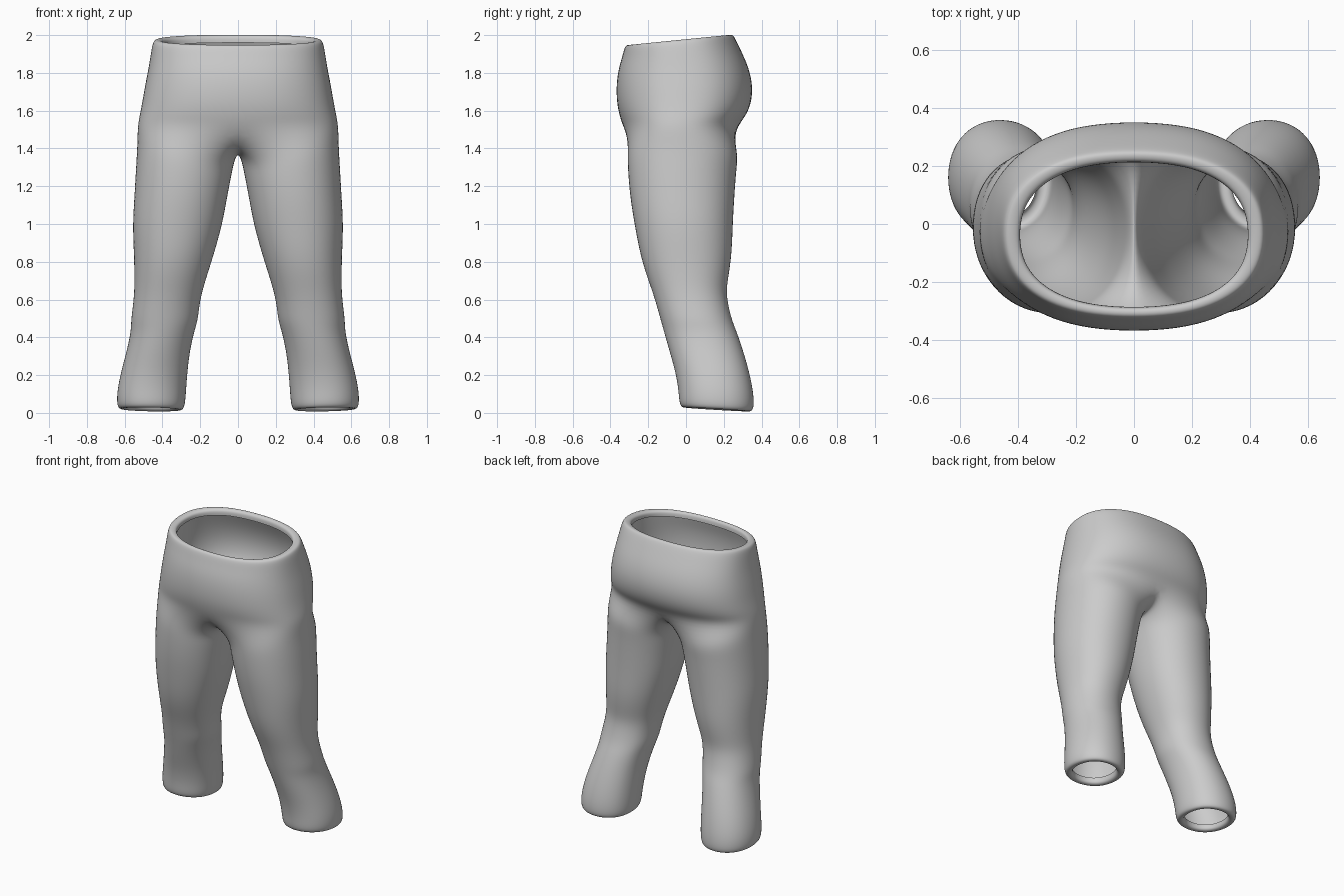
import bpy, bmesh
from math import sin, cos, radians, copysign

N = 13   # points on the outer arc (front centre -> side -> back centre)
M = 5    # points running under the crotch / along the inner leg
GROW = 1.012  # offsets subdivision shrinkage


def power(v, p):
    return copysign(abs(v) ** p, v)


def pelvis_ring(z, a, yf, yb, tilt=0.0, p=0.85):
    """Half ring from the front centre to the back centre."""
    cy, b = (yf + yb) / 2, (yb - yf) / 2 * GROW
    pts = []
    for i in range(N):
        t = radians(-90 + 180 * i / (N - 1))
        x = 0.0 if i in (0, N - 1) else a * GROW * power(cos(t), p)
        y = cy + b * power(sin(t), p)
        pts.append((x, y, z + tilt * (y - cy)))
    return pts


def leg_ring(zo, zi, xi, xo, yf, yb, tilt=0.0, p=0.93):
    """Closed leg ring; outer side at height zo, inner side at zi."""
    cx, cy = (xi + xo) / 2, (yf + yb) / 2
    a, b = (xo - xi) / 2 * GROW, (yb - yf) / 2 * GROW
    angles = [-130 + 260 * i / (N - 1) for i in range(N)]
    angles += [130 + 100 * (i + 1) / (M + 1) for i in range(M)]
    pts = []
    for d in angles:
        c, s = power(cos(radians(d)), p), power(sin(radians(d)), p)
        z = zi + (zo - zi) * (c + 1) / 2 + tilt * b * s
        pts.append((cx + a * c, cy + b * s, z))
    return pts


# Waist lip turned inward, then the hips: z, half width, front y, back y, tilt
pelvis = [
    (1.935, 0.392, -0.285, 0.212, 0.10),
    (1.962, 0.390, -0.287, 0.212, 0.10),
    (1.974, 0.405, -0.296, 0.222, 0.10),
    (1.976, 0.436, -0.314, 0.243, 0.10),
    (1.962, 0.450, -0.325, 0.256, 0.10),
    (1.90, 0.460, -0.338, 0.290, 0.06),
    (1.82, 0.473, -0.358, 0.332, 0.02),
    (1.73, 0.491, -0.368, 0.353, 0.0),
    (1.64, 0.506, -0.365, 0.345, 0.0),
    (1.57, 0.520, -0.350, 0.315, 0.0),
    (1.51, 0.530, -0.330, 0.265, 0.0),
]
# Seam line under the crotch, back to front: y, z
crotch = [(0.19, 1.43), (0.08, 1.392), (-0.03, 1.375), (-0.14, 1.378), (-0.25, 1.405)]
# Leg: outer z, inner z, inner x, outer x, front y, back y, tilt
leg = [
    (1.41, 1.335, 0.020, 0.535, -0.312, 0.280, 0),
    (1.30, 1.26, 0.035, 0.542, -0.310, 0.268, 0),
    (1.15, 1.13, 0.060, 0.550, -0.298, 0.258, 0),
    (1.00, 1.00, 0.083, 0.560, -0.275, 0.250, 0),
    (0.85, 0.85, 0.125, 0.553, -0.247, 0.245, 0),
    (0.74, 0.74, 0.160, 0.550, -0.215, 0.230, 0),
    (0.65, 0.65, 0.188, 0.550, -0.182, 0.214, 0),
    (0.57, 0.57, 0.205, 0.557, -0.157, 0.225, 0),
    (0.49, 0.49, 0.213, 0.568, -0.135, 0.245, 0),
    (0.43, 0.43, 0.232, 0.568, -0.118, 0.270, 0),
    (0.33, 0.33, 0.255, 0.590, -0.090, 0.304, 0),
    (0.22, 0.22, 0.268, 0.620, -0.058, 0.336, 0),
    (0.12, 0.12, 0.275, 0.641, -0.042, 0.358, -0.03),
    (0.05, 0.05, 0.280, 0.643, -0.038, 0.362, -0.06),
    # hem lip turned inward
    (0.022, 0.016, 0.290, 0.633, -0.028, 0.352, -0.06),
    (0.020, 0.014, 0.315, 0.608, -0.003, 0.327, -0.06),
    (0.030, 0.026, 0.333, 0.590, 0.016, 0.308, -0.06),
    (0.06, 0.06, 0.333, 0.590, 0.014, 0.306, -0.06),
]

bm = bmesh.new()


def bridge(r0, r1, closed):
    n = len(r0)
    for i in range(n if closed else n - 1):
        j = (i + 1) % n
        bm.faces.new((r0[i], r0[j], r1[j], r1[i]))


# Hips
rows = [[bm.verts.new(c) for c in pelvis_ring(*r)] for r in pelvis]
for r0, r1 in zip(rows, rows[1:]):
    bridge(r0, r1, False)

# Leg grows from the last hip row closed by the crotch seam
prev = rows[-1] + [bm.verts.new((0, y, z)) for y, z in crotch]
for r in leg:
    ring = [bm.verts.new(c) for c in leg_ring(*r)]
    bridge(prev, ring, True)
    prev = ring

bmesh.ops.recalc_face_normals(bm, faces=bm.faces)
# Make sure the outside faces outward
bm.faces.ensure_lookup_table()
side = max(bm.faces, key=lambda f: f.calc_center_median().x)
if side.normal.x < 0:
    bmesh.ops.reverse_faces(bm, faces=bm.faces)
for f in bm.faces:
    f.smooth = True

mesh = bpy.data.meshes.new("trousers")
bm.to_mesh(mesh)
bm.free()
trousers = bpy.data.objects.new("trousers", mesh)
bpy.context.collection.objects.link(trousers)

# Second leg by mirroring, then smoothing
mirror = trousers.modifiers.new("mirror", 'MIRROR')
mirror.use_clip = True
mirror.merge_threshold = 0.002
sub = trousers.modifiers.new("smooth", 'SUBSURF')
sub.levels = sub.render_levels = 2
